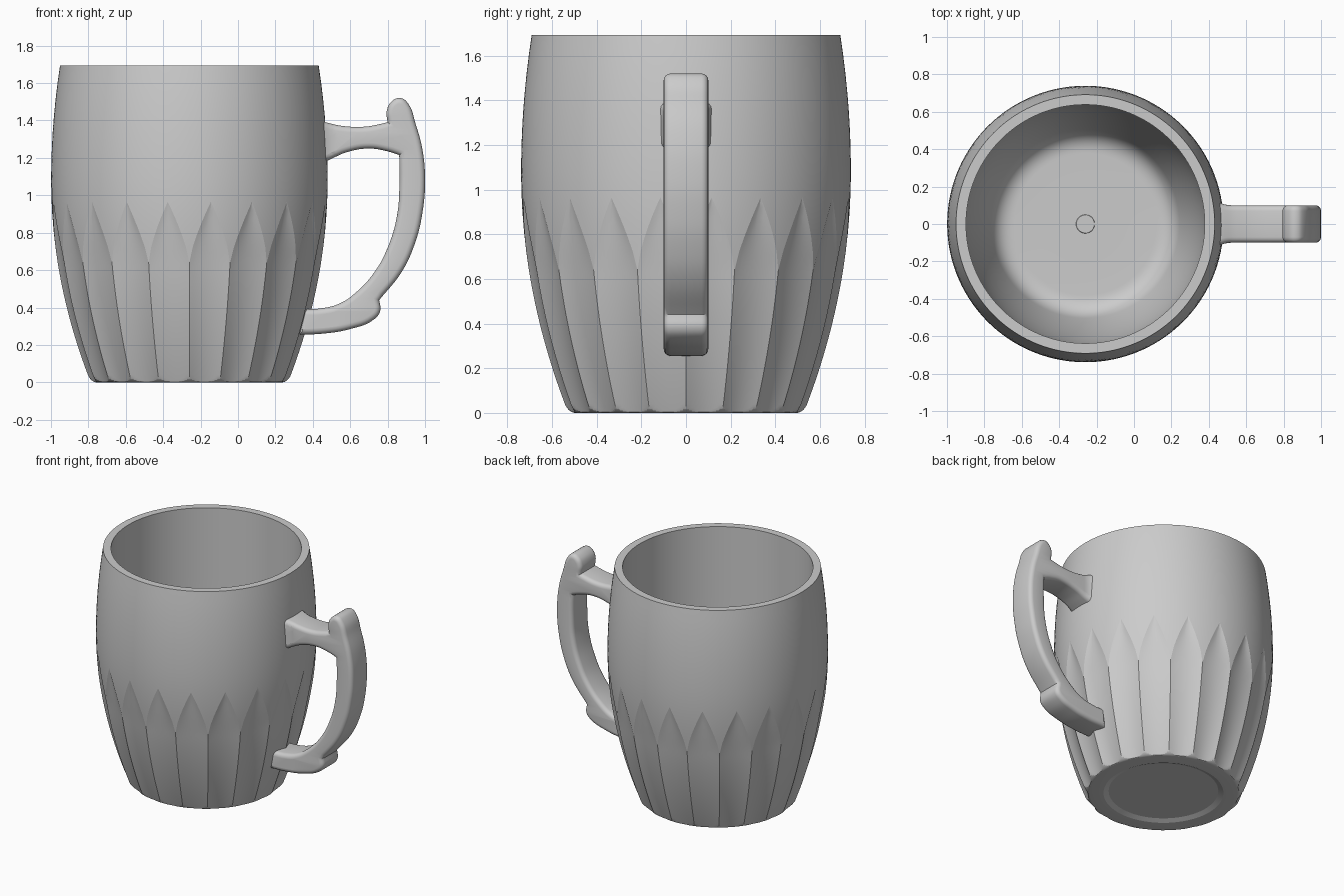
import bpy, bmesh
from math import sin, cos, pi, sqrt, radians

if "Cube" in bpy.data.objects:
    bpy.data.objects.remove(bpy.data.objects["Cube"])

CX, TOP = -0.26, 1.694       # body axis and rim height
N, COLS = 20, 12             # flutes, mesh columns per flute
ARCH_LOW, ARCH_H, DEPTH = 0.64, 0.325, 0.021


def barrel(z):
    if z > 1.08:
        return 0.739 - 0.047 * ((z - 1.08) / 0.61) ** 2
    return 0.739 - 0.2 * ((1.08 - z) / 1.05) ** 2


def inner(z):
    # inside wall: straight at the top, following the barrel below
    return 0.638 if z > 1.08 else barrel(z) - 0.101


def arch(u):
    return ARCH_LOW + ARCH_H * (1 - abs(u)) ** 0.75


def outer_radius(u, z):
    # barrel with a rounded foot, cut by shallow pointed flutes
    r = barrel(z)
    foot = r
    if z < 0.04:
        foot -= 0.03 * (1 - sqrt(max(0, 1 - ((0.04 - z) / 0.04) ** 2)))
    if z >= arch(u) - 1e-6:
        return foot
    half = 1 - max(0, (z - ARCH_LOW) / ARCH_H) ** (1 / 0.75)
    return min(foot, r - DEPTH * half ** 0.75 * max(0, 1 - (u / half) ** 2))


def column(u):
    # one vertical section from underside centre, up the outside, down the inside
    pts = [(0.2, 0.016), (0.37, 0.015), (0.405, 0)]
    foot = [0.04 * (1 - cos(k / 8 * pi / 2)) for k in range(9)]
    a = arch(u)
    zs = foot + [0.04 + (a - 0.04) * k / 20 for k in range(1, 21)]
    zs += [a + (TOP - a) * k / 12 for k in range(1, 13)]
    pts += [(outer_radius(u, z), z) for z in zs]
    for k in range(21):
        z = TOP + (0.22 - TOP) * k / 20
        pts.append((inner(z), z))
    r0 = inner(0.22)
    for k in range(1, 11):
        t = k / 10
        pts.append((r0 * (1 - t) ** 2 + 2 * (r0 - 0.03) * t * (1 - t) + 0.38 * t * t,
                    0.22 * (1 - t) ** 2 + 0.12 * (1 - (1 - t) ** 2)))
    return pts + [(0.2, 0.12), (0.05, 0.12), (0.048, 0.123)]


def smooth(ob, angle):
    bpy.ops.object.select_all(action='DESELECT')
    ob.select_set(True)
    bpy.context.view_layer.objects.active = ob
    bpy.ops.object.shade_smooth_by_angle(angle=radians(angle))


# mug body
bm = bmesh.new()
grid = []
for i in range(N * COLS):
    u = 2 * (i % COLS) / COLS - 1
    ang = 2 * pi * i / (N * COLS)
    grid.append([bm.verts.new((CX + r * cos(ang), r * sin(ang), z)) for r, z in column(u)])
for i, a in enumerate(grid):
    b = grid[(i + 1) % len(grid)]
    for j in range(len(a) - 1):
        bm.faces.new((a[j], b[j], b[j + 1], a[j + 1]))
bm.faces.new([c[0] for c in reversed(grid)])
bm.faces.new([c[-1] for c in grid])
bmesh.ops.recalc_face_normals(bm, faces=bm.faces)
mesh = bpy.data.meshes.new("mug_body")
bm.to_mesh(mesh)
bm.free()
body = bpy.data.objects.new("mug_body", mesh)
bpy.context.collection.objects.link(body)
smooth(body, 13)

# handle: side outline (x, z, is_corner), extruded across y with rounded edges
outline = [
    (0.43, 1.40, 1), (0.47, 1.39, 0), (0.55, 1.372, 0), (0.68, 1.367, 0), (0.80, 1.39, 1),
    (0.795, 1.45, 0), (0.825, 1.505, 0), (0.87, 1.52, 0), (0.91, 1.49, 0),
    (0.95, 1.38, 0), (0.985, 1.25, 0), (1.0, 1.08, 0), (0.985, 0.90, 0),
    (0.945, 0.74, 0), (0.875, 0.59, 0), (0.755, 0.44, 1), (0.76, 0.38, 0),
    (0.725, 0.335, 0), (0.60, 0.285, 0), (0.45, 0.26, 0), (0.325, 0.255, 1),
    (0.34, 0.39, 1), (0.44, 0.395, 0), (0.54, 0.42, 0), (0.63, 0.48, 0),
    (0.73, 0.59, 0), (0.80, 0.72, 0), (0.85, 0.89, 0), (0.863, 1.05, 0),
    (0.862, 1.215, 1), (0.80, 1.235, 0), (0.70, 1.25, 0), (0.58, 1.23, 0),
    (0.50, 1.195, 0), (0.43, 1.16, 1)]
cu = bpy.data.curves.new("handle", 'CURVE')
cu.dimensions = '2D'
cu.fill_mode = 'BOTH'
cu.resolution_u = 6
cu.extrude, cu.bevel_depth, cu.offset, cu.bevel_resolution = 0.07, 0.03, -0.03, 3
sp = cu.splines.new('BEZIER')
sp.bezier_points.add(len(outline) - 1)
sp.use_cyclic_u = True
for p, (x, z, corner) in zip(sp.bezier_points, outline):
    p.co = (x, z, 0)
    p.handle_left_type = p.handle_right_type = 'VECTOR' if corner else 'AUTO'
handle = bpy.data.objects.new("handle", cu)
handle.rotation_euler = (pi / 2, 0, 0)
bpy.context.collection.objects.link(handle)
bpy.ops.object.select_all(action='DESELECT')
handle.select_set(True)
bpy.context.view_layer.objects.active = handle
bpy.ops.object.convert(target='MESH')
handle = bpy.context.view_layer.objects.active
bpy.ops.object.transform_apply(location=False, rotation=True, scale=False)

# flare the upper arm where it meets the body
bm = bmesh.new()
bm.from_mesh(handle.data)
bmesh.ops.remove_doubles(bm, verts=bm.verts, dist=0.0003)
for x in (0.46, 0.47, 0.48, 0.49, 0.505, 0.52):
    bmesh.ops.bisect_plane(bm, geom=bm.verts[:] + bm.edges[:] + bm.faces[:],
                           plane_co=(x, 0, 0), plane_no=(1, 0, 0))
for v in bm.verts:
    if v.co.x < 0.52 and v.co.z > 1:
        v.co.y *= 1 + 0.14 * ((0.52 - v.co.x) / 0.06) ** 2
bmesh.ops.recalc_face_normals(bm, faces=bm.faces)
bm.to_mesh(handle.data)
bm.free()
smooth(handle, 35)
